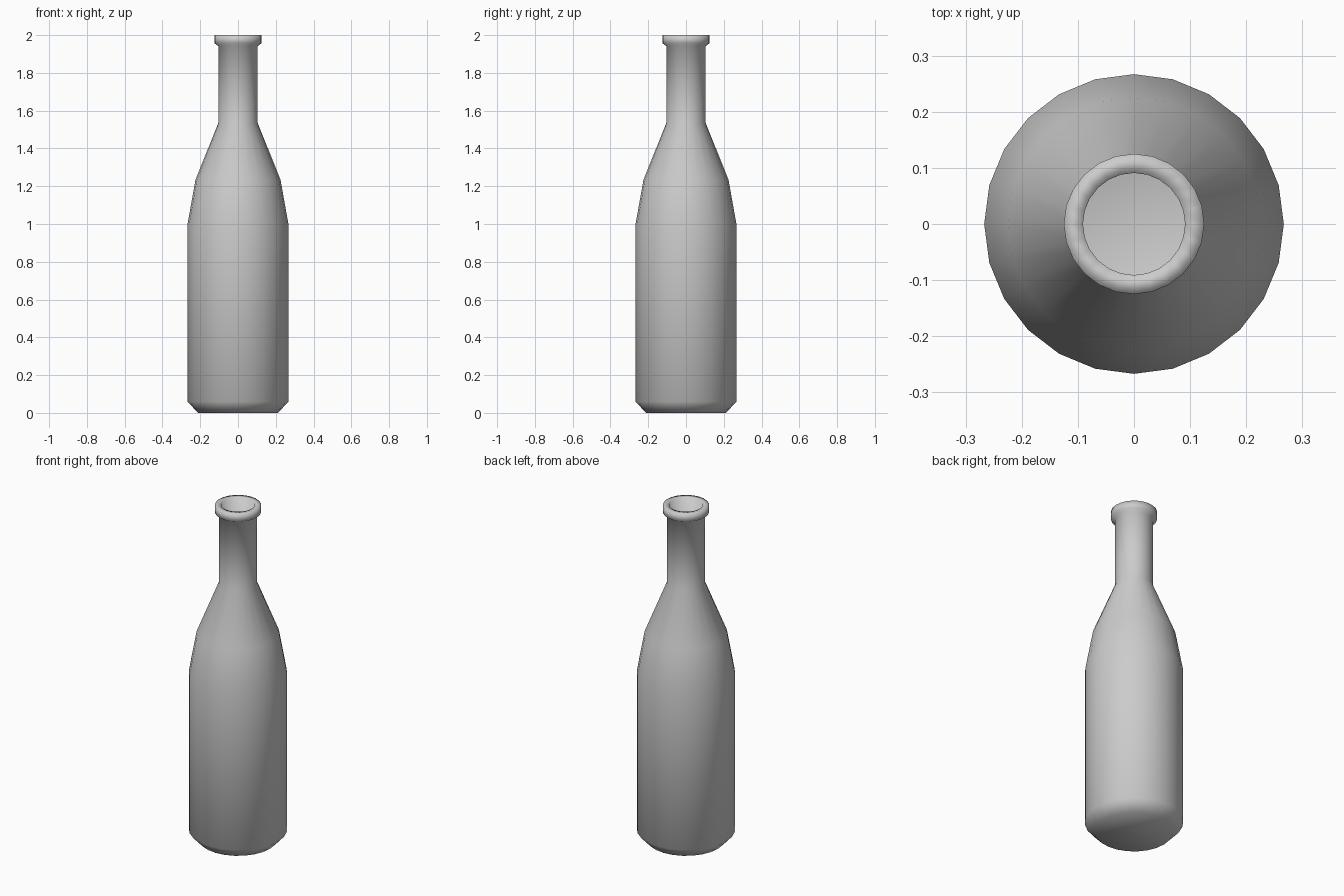
import bpy
import bmesh
import math

if "Cube" in bpy.data.objects:
    bpy.data.objects.remove(bpy.data.objects["Cube"])

SIDES = 24

glass = bpy.data.materials.new("plain grey")
glass.diffuse_color = (0.6, 0.6, 0.6, 1)
glass.use_nodes = True
glass.node_tree.nodes["Principled BSDF"].inputs["Base Color"].default_value = glass.diffuse_color

# Profile (radius, height): outside from base to lip, then down the inside
profile = [
    (0.212, 0.0), (0.267, 0.06), (0.267, 1.0), (0.225, 1.235),
    (0.104, 1.535), (0.104, 1.942), (0.125, 1.957), (0.125, 2.0),
    (0.091, 2.0), (0.091, 1.53), (0.21, 1.23), (0.252, 1.0),
    (0.252, 0.065), (0.2, 0.015),
]

# Bottle: stacked rings joined by quads, closed with a base and an inner floor
bm = bmesh.new()
rings = []
for r, z in profile:
    rings.append([bm.verts.new((r * math.cos(i * math.tau / SIDES),
                                r * math.sin(i * math.tau / SIDES), z))
                  for i in range(SIDES)])
for low, high in zip(rings, rings[1:]):
    for i in range(SIDES):
        j = (i + 1) % SIDES
        bm.faces.new((low[i], low[j], high[j], high[i]))
bm.faces.new(rings[0][::-1])
bm.faces.new(rings[-1])
bmesh.ops.recalc_face_normals(bm, faces=bm.faces[:])
for f in bm.faces:
    f.smooth = True

mesh = bpy.data.meshes.new("bottle")
bm.to_mesh(mesh)
bm.free()
mesh.materials.append(glass)
bottle = bpy.data.objects.new("bottle", mesh)
bpy.context.collection.objects.link(bottle)
